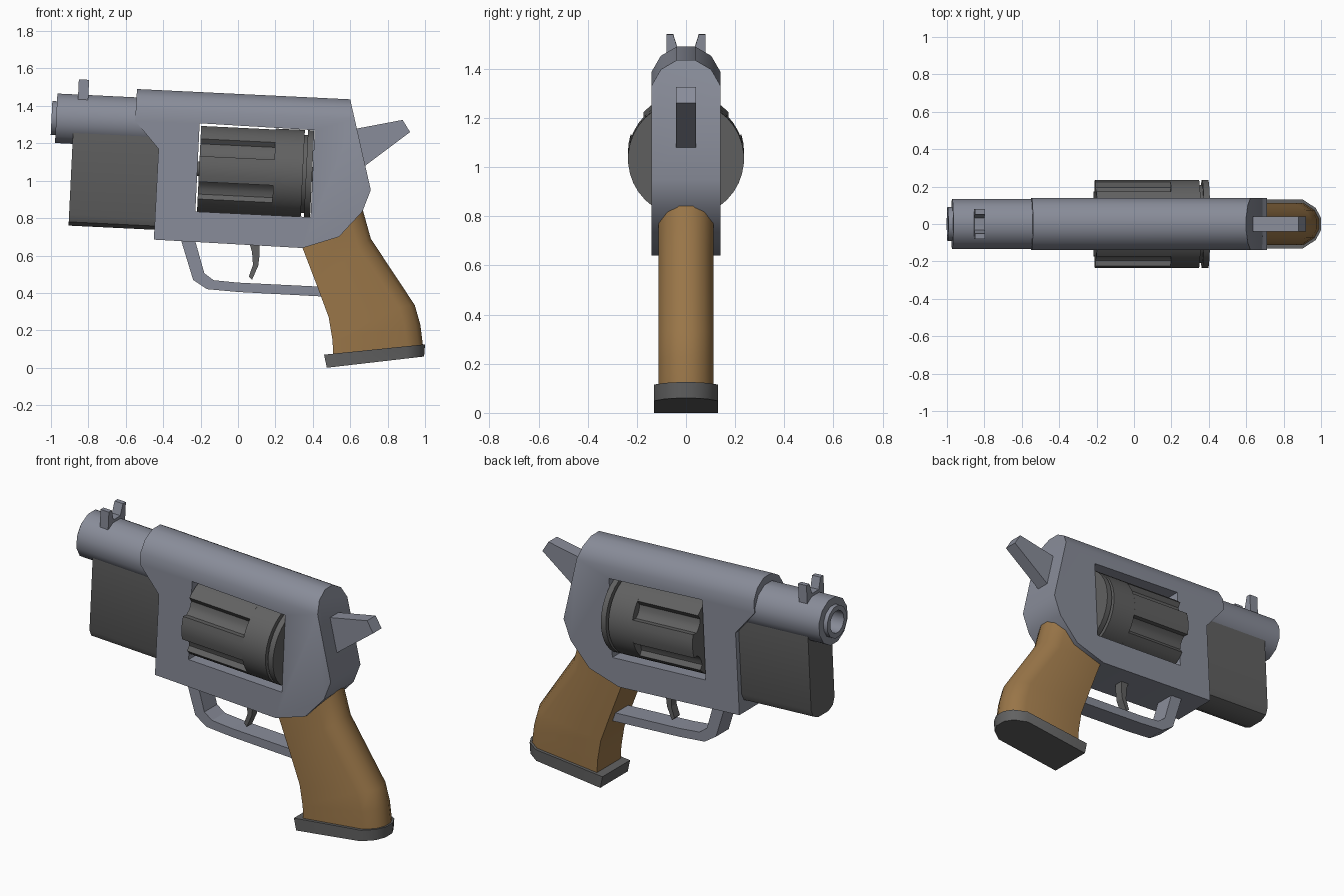
import bpy, bmesh, math
from math import sin, cos, radians
from mathutils import Matrix, Vector

cube = bpy.data.objects.get("Cube")
if cube:
    bpy.data.objects.remove(cube, do_unlink=True)

TILT = radians(2.77)  # the barrel line dips slightly towards the back


def material(name, rgb):
    m = bpy.data.materials.new(name)
    m.use_nodes = True
    m.diffuse_color = (*rgb, 1)
    bsdf = next(n for n in m.node_tree.nodes if n.type == 'BSDF_PRINCIPLED')
    bsdf.inputs["Base Color"].default_value = (*rgb, 1)
    return m


STEEL = material("blue grey steel", (0.25, 0.265, 0.32))
DARK = material("dark grey metal", (0.12, 0.12, 0.12))
WOOD = material("brown wood", (0.32, 0.18, 0.065))


def loft(name, rings, mat, smooth=False):
    """Join equal closed rings of points into a capped solid."""
    bm = bmesh.new()
    loops = [[bm.verts.new(p) for p in ring] for ring in rings]
    n = len(loops[0])
    for a, b in zip(loops, loops[1:]):
        for i in range(n):
            j = (i + 1) % n
            bm.faces.new((a[i], a[j], b[j], b[i]))
    bm.faces.new(loops[0])
    bm.faces.new(loops[-1])
    bmesh.ops.recalc_face_normals(bm, faces=bm.faces)
    me = bpy.data.meshes.new(name)
    bm.to_mesh(me)
    bm.free()
    me.materials.append(mat)
    ob = bpy.data.objects.new(name, me)
    bpy.context.collection.objects.link(ob)
    if smooth:
        smooth_shade(ob)
    return ob


def smooth_shade(ob):
    bpy.ops.object.select_all(action='DESELECT')
    ob.select_set(True)
    bpy.context.view_layer.objects.active = ob
    bpy.ops.object.shade_smooth_by_angle(angle=radians(35))


def plate(name, outline, half, mat):
    """Side outline (x, z) extruded to both sides."""
    return loft(name, [[(x, y, z) for x, z in outline] for y in (-half, half)], mat)


def along(name, section, x0, x1, origin, mat, smooth=False):
    """Cross-section (y, z) extruded along the tilted barrel line."""
    turn = Matrix.Translation((origin[0], 0, origin[1])) @ Matrix.Rotation(TILT, 4, 'Y')
    rings = [[turn @ Vector((x, y, z)) for y, z in section] for x in (x0, x1)]
    return loft(name, rings, mat, smooth)


def circle(r, n, start=0.0):
    return [(r * cos(start + math.tau * i / n), r * sin(start + math.tau * i / n))
            for i in range(n)]


def lathe(name, profile, sides, origin, mat):
    """Turned part: profile of (distance, radius) along the barrel line."""
    turn = Matrix.Translation((origin[0], 0, origin[1])) @ Matrix.Rotation(TILT, 4, 'Y')
    half_step = math.pi / sides
    rings = [[turn @ Vector((x, y, z)) for y, z in circle(r, sides, half_step)]
             for x, r in profile]
    return loft(name, rings, mat, True)


def cut(ob, tool, operation):
    mod = ob.modifiers.new("cut", 'BOOLEAN')
    mod.operation, mod.object, mod.solver = operation, tool, 'EXACT'
    bpy.context.view_layer.objects.active = ob
    bpy.ops.object.modifier_apply(modifier=mod.name)
    bpy.data.objects.remove(tool, do_unlink=True)


# Frame: side outline limited by a round-topped section, with a drum window
frame = plate("frame", [(-.54, 1.49), (.6, 1.435), (.71, .95), (.665, .835), (.54, .70),
                        (.345, .64), (-.45, .685), (-.425, 1.17), (-.55, 1.32)], .3, STEEL)
arch = [(.145 * cos(radians(a)), .145 * sin(radians(a))) for a in range(15, 180, 30)]
arch += [(-.14, -1), (.14, -1)]
cut(frame, along("arch_tool", arch, -.3, 1.6, (-.54, 1.35), STEEL), 'INTERSECT')
window = [(-.205, 1.307), (.41, 1.27), (.388, .805), (-.228, .835)]
cut(frame, plate("window_tool", window, .4, STEEL), 'DIFFERENCE')
smooth_shade(frame)

# Barrel with a hollow muzzle
lathe("barrel", [(.55, .137), (.025, .137), (.025, .094), (0, .094), (0, .065), (.3, .065)],
      12, (-.997, 1.335), STEEL)

# Block under the barrel, rounded along its bottom edges
half_block = [(.11, .5), (.11, .06), (.092, .02), (.05, 0)]
block = half_block + [(-y, z) for y, z in reversed(half_block)]
along("under_barrel_block", block, 0, .52, (-.906, .76), DARK, True)

# Forked front sight
half_sight = [(.08, -.04), (.08, .085), (.052, .085), (.032, .02)]
sight = half_sight + [(-y, z) for y, z in reversed(half_sight)]
along("front_sight", sight, 0, .055, (-.855, 1.457), STEEL)

# Drum: fluted front, plain rear, groove and rim
DRUM = (-.208, 1.063)
R = .236
fluted = []
for k in range(6):
    mid = 30 + 60 * k
    for da, r in [(-13, R), (-11, .205), (-4, .193), (4, .193), (11, .205), (13, R),
                  (22, R), (30, R), (38, R)]:
        a = radians(mid + da)
        fluted.append((r * cos(a), r * sin(a)))
along("drum_front", fluted, 0, .4, DRUM, DARK, True)
lathe("drum_rear", [(.4, R), (.555, R), (.555, .21), (.572, .21), (.572, R), (.605, R)],
      36, DRUM, DARK)
lathe("drum_axle", [(-.06, .04), (.66, .04)], 12, DRUM, DARK)

# Hammer, trigger and guard
plate("hammer", [(.6, 1.272), (.88, 1.325), (.92, 1.26), (.68, 1.08), (.6, 1.04)], .04, STEEL)
plate("trigger", [(.05, .7), (.115, .7), (.115, .6), (.108, .545), (.075, .47),
                  (.058, .488), (.08, .55), (.075, .62)], .025, DARK)
guard_outer = [(-.31, .7), (-.24, .47), (-.165, .42), (0, .405), (.47, .38)]
guard_inner = [(.45, .433), (0, .455), (-.13, .468), (-.18, .505), (-.235, .7)]
plate("trigger_guard", guard_outer + guard_inner, .06, STEEL)


def d_ring(front, back, half):
    """D-shaped slice: square front edge, rounded back."""
    f, b = Vector((front[0], 0, front[1])), Vector((back[0], 0, back[1]))
    d = (f - b).normalized()
    side = [(f, half), (b + d * half * .75, half), (b + d * half * .22, half * .66),
            (b, half * .25)]
    pts = [p + Vector((0, y, 0)) for p, y in side]
    return pts + [p - Vector((0, y, 0)) for p, y in reversed(side)]


# Grip and its base plate
slices = [((.33, .68), (.66, .87)), ((.42, .445), (.71, .69)), ((.485, .27), (.945, .335)),
          ((.505, .15), (.975, .23)), ((.51, .06), (.99, .11))]
loft("grip", [d_ring(f, b, .112) for f, b in slices], WOOD, True)
loft("grip_base", [d_ring((.46, .07), (1, .125), .13), d_ring((.475, 0), (.995, .06), .13)],
     DARK, True)
